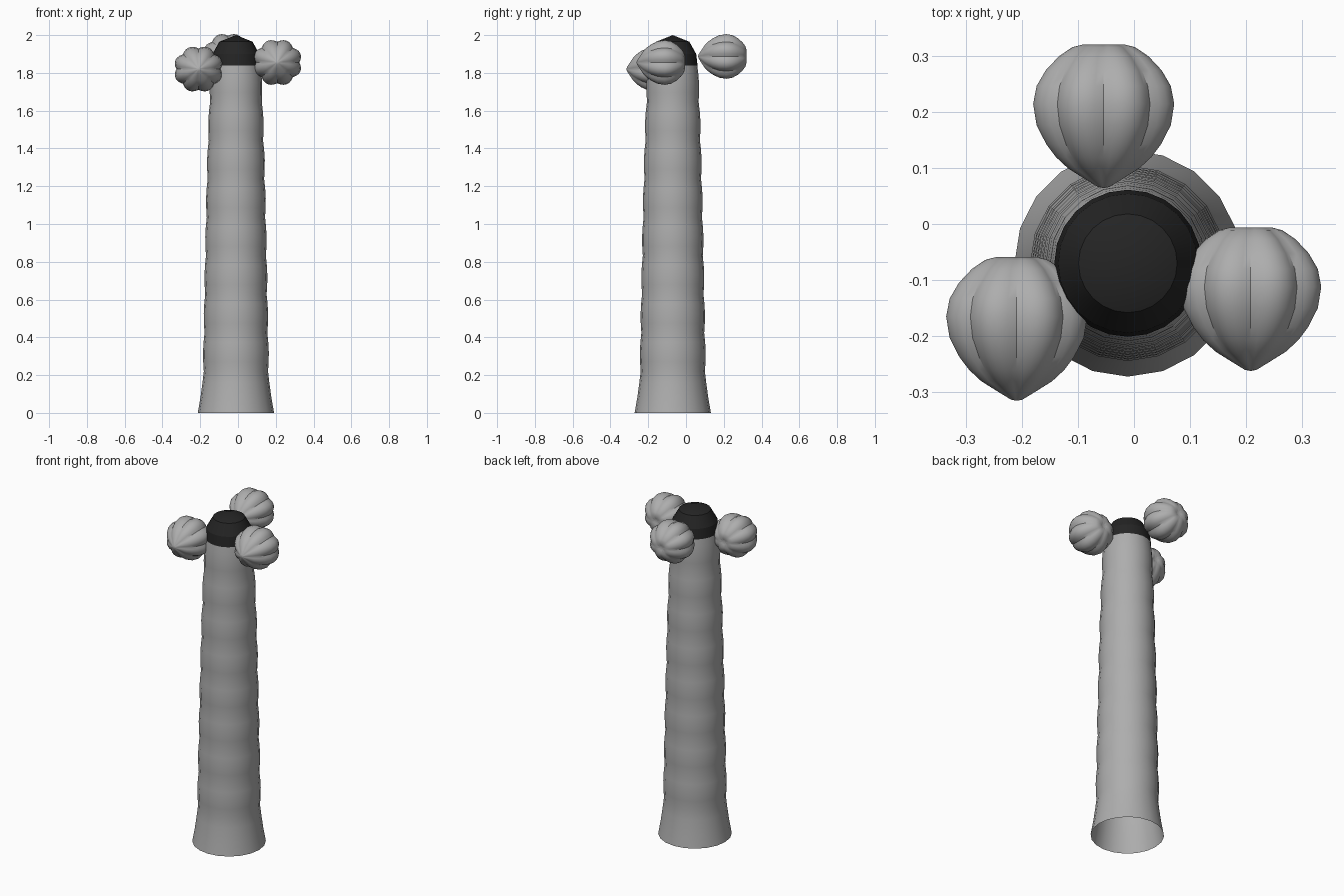
import bpy, bmesh, math
from mathutils import Matrix, Vector

if "Cube" in bpy.data.objects:
    bpy.data.objects.remove(bpy.data.objects["Cube"])


def material(name, value):
    m = bpy.data.materials.new(name)
    m.diffuse_color = (value, value, value, 1)
    m.use_nodes = True
    m.node_tree.nodes["Principled BSDF"].inputs["Base Color"].default_value = m.diffuse_color
    return m


GREY = material("bark_grey", 0.42)
BLACK = material("cap_black", 0.018)


def lathe(name, profile, sides, mat, place, radius=lambda a: 1.0, phase=0.0, angle=35):
    """Spin (radius, height) points round local z; radius(a) shapes the section."""
    bm = bmesh.new()
    rows = []
    for r, h in profile:
        if r == 0:
            rows.append([bm.verts.new((0, 0, h))])
            continue
        ring = []
        for i in range(sides):
            a = phase + 2 * math.pi * i / sides
            k = r * radius(a)
            ring.append(bm.verts.new((k * math.cos(a), k * math.sin(a), h)))
        rows.append(ring)
    for lo, hi in zip(rows, rows[1:]):
        for i in range(sides):
            j = (i + 1) % sides
            if len(lo) == 1:
                bm.faces.new((lo[0], hi[j], hi[i]))
            elif len(hi) == 1:
                bm.faces.new((lo[i], lo[j], hi[0]))
            else:
                bm.faces.new((lo[i], lo[j], hi[j], hi[i]))
    bm.transform(place)
    mesh = bpy.data.meshes.new(name)
    bm.to_mesh(mesh)
    bm.free()
    mesh.materials.append(mat)
    ob = bpy.data.objects.new(name, mesh)
    bpy.context.collection.objects.link(ob)
    bpy.context.view_layer.objects.active = ob
    ob.select_set(True)
    bpy.ops.object.shade_smooth_by_angle(angle=math.radians(angle))
    ob.select_set(False)
    return ob


axis = Matrix.Translation((-0.011, -0.07, 0))

# trunk: flared open foot, then a stack of gently bulging rings
profile = [(0.202, 0), (0.188, 0.08), (0.177, 0.16), (0.170, 0.22)]
RINGS, FOOT, TOP = 8, 0.22, 1.85
for n in range(RINGS):
    for u in (0.25, 0.5, 0.75, 1.0):
        t = (n + u) / RINGS
        r = 0.170 - 0.030 * t - 0.012 * t ** 4
        profile.append((r + 0.006 * math.sin(math.pi * u), FOOT + (TOP - FOOT) * t))
lathe("trunk", profile, 20, GREY, axis, phase=-math.pi / 2)

# dark cap on the trunk top
lathe("cap", [(0.131, 1.84), (0.124, 1.90), (0.088, 1.965), (0, 2.0)],
      24, BLACK, axis, angle=20)

# ribbed nuts: pointed tip to the front, dimpled at the back
NUT = [(0, 0), (0.010, 0.002), (0.034, 0.017), (0.062, 0.035), (0.083, 0.055),
       (0.100, 0.078), (0.117, 0.112), (0.123, 0.15), (0.117, 0.182), (0.101, 0.21),
       (0.078, 0.235), (0.055, 0.251), (0.036, 0.256), (0.016, 0.253), (0, 0.247)]


def ribs(a):
    return 0.95 + 0.125 * abs(math.sin(4 * a))


# local z -> +y, local y -> -z, slightly flattened in height
turn = Matrix.Rotation(-math.pi / 2, 4, 'X')
flat = Matrix.Diagonal((1, 0.94, 1, 1))
for name, tip in (("nut_left", (-0.209, -0.315, 1.82)),
                  ("nut_right", (0.208, -0.262, 1.855)),
                  ("nut_back", (-0.054, 0.064, 1.887))):
    lathe(name, NUT, 48, GREY, Matrix.Translation(Vector(tip)) @ turn @ flat, ribs)
